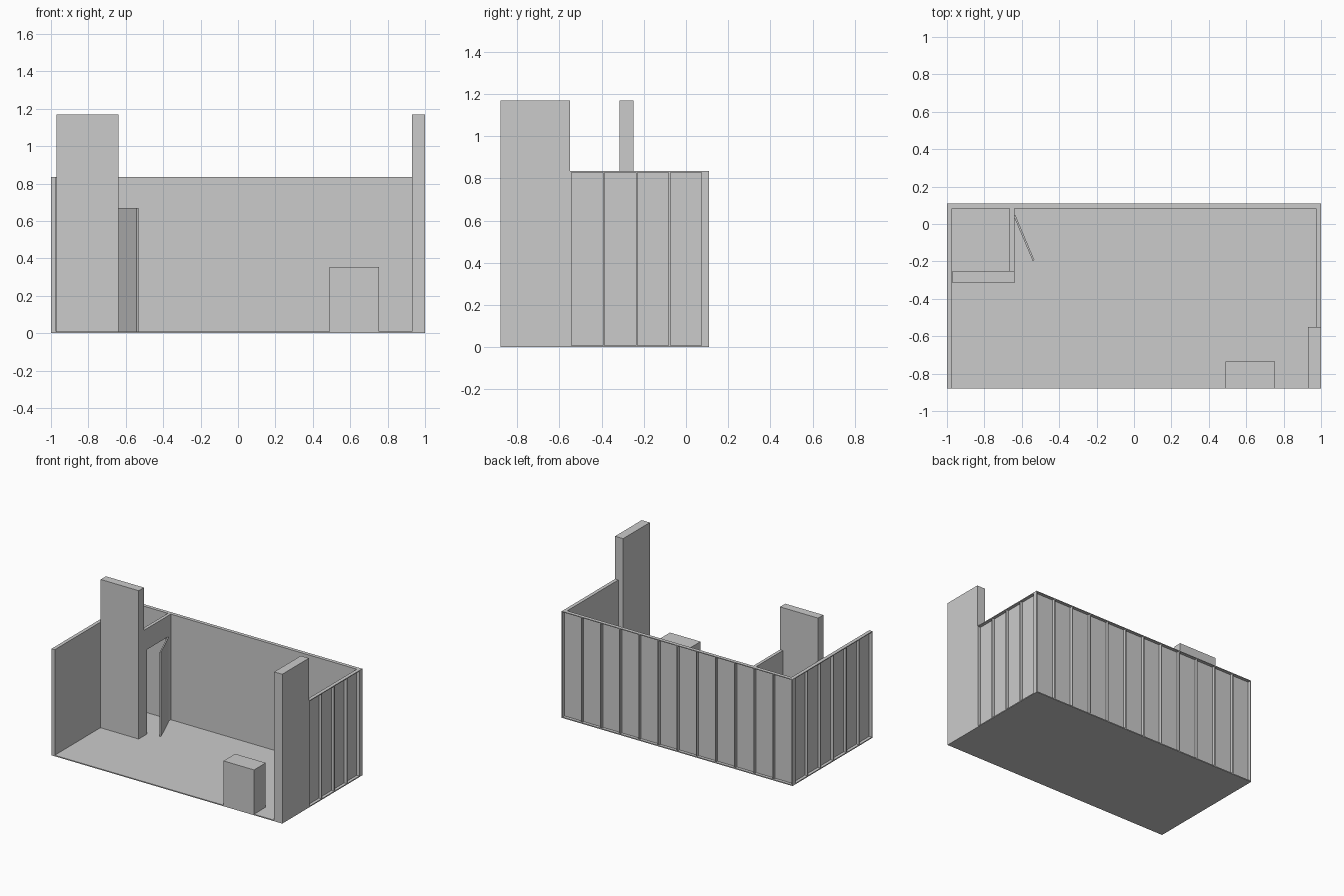
import bpy, bmesh
from math import atan2, hypot
from mathutils import Matrix, Vector

if "Cube" in bpy.data.objects:
    bpy.data.objects.remove(bpy.data.objects["Cube"])

H, BASE = 0.835, 0.008           # wall height, floor thickness
X0, X1, Y0, Y1 = -1.0, 1.0, -0.88, 0.11
DEPTH, SHEET, POST, CAP = 0.028, 0.005, 0.008, 0.006


def boxes(name, items):
    """One object made from (x0, x1, y0, y1, z0, z1) boxes."""
    bm = bmesh.new()
    for a, b, c, d, e, f in items:
        m = Matrix.Translation(((a + b) / 2, (c + d) / 2, (e + f) / 2)) @ \
            Matrix.Diagonal((b - a, d - c, f - e, 1))
        bmesh.ops.create_cube(bm, size=1, matrix=m)
    me = bpy.data.meshes.new(name)
    bm.to_mesh(me)
    bm.free()
    ob = bpy.data.objects.new(name, me)
    bpy.context.collection.objects.link(ob)
    return ob


def steps(a, b, n):
    return [a + (b - a) * i / n for i in range(n + 1)]


def side_wall(name, s, y_start, bays):
    """Inner sheet, outer posts and top cap; s = -1 left, 1 right."""
    def sx(a, b):
        return (a, b) if s > 0 else (-b, -a)
    inner = 1 - DEPTH
    parts = [(*sx(inner, inner + SHEET), y_start, Y1 - DEPTH, BASE, H - CAP),
             (*sx(inner, 1), y_start, Y1 - DEPTH, H - CAP, H)]
    for y in steps(y_start, Y1 - DEPTH - POST, bays):
        parts.append((*sx(inner + SHEET, 1), y, y + POST, BASE, H - CAP))
    boxes(name, parts)


# Floor
boxes("floor", [(X0, X1, Y0, Y1, 0, BASE)])

# Panelled walls
yi = Y1 - DEPTH
back = [(X0, X1, yi, yi + SHEET, BASE, H - CAP), (X0, X1, yi, Y1, H - CAP, H)]
back += [(x, x + POST, yi + SHEET, Y1, BASE, H - CAP)
         for x in steps(X0, X1 - POST, 12)]
boxes("back_wall", back)
side_wall("left_wall", -1, Y0, 6)
side_wall("right_wall", 1, -0.55, 4)

# Tall sign panels
boxes("tall_left_panel", [(-0.97, -0.64, -0.315, -0.25, BASE, 1.17)])
boxes("tall_right_panel", [(0.93, 1.0, Y0, -0.55, BASE, 1.17)])

# Store room partition with a doorway
boxes("partition", [(-0.665, -0.64, -0.25, -0.215, BASE, 0.67),
                    (-0.665, -0.64, 0.05, yi, BASE, 0.67),
                    (-0.665, -0.64, -0.25, yi, 0.67, H)])

# Open door leaf
hinge, tip = Vector((-0.64, 0.048)), Vector((-0.537, -0.195))
d = tip - hinge
door = boxes("door", [(0, hypot(d.x, d.y), -0.005, 0.005, 0, 0.67 - BASE)])
door.location = (hinge.x, hinge.y, BASE)
door.rotation_euler.z = atan2(d.y, d.x)

# Counter
boxes("counter", [(0.49, 0.755, Y0, -0.735, BASE, 0.355)])
